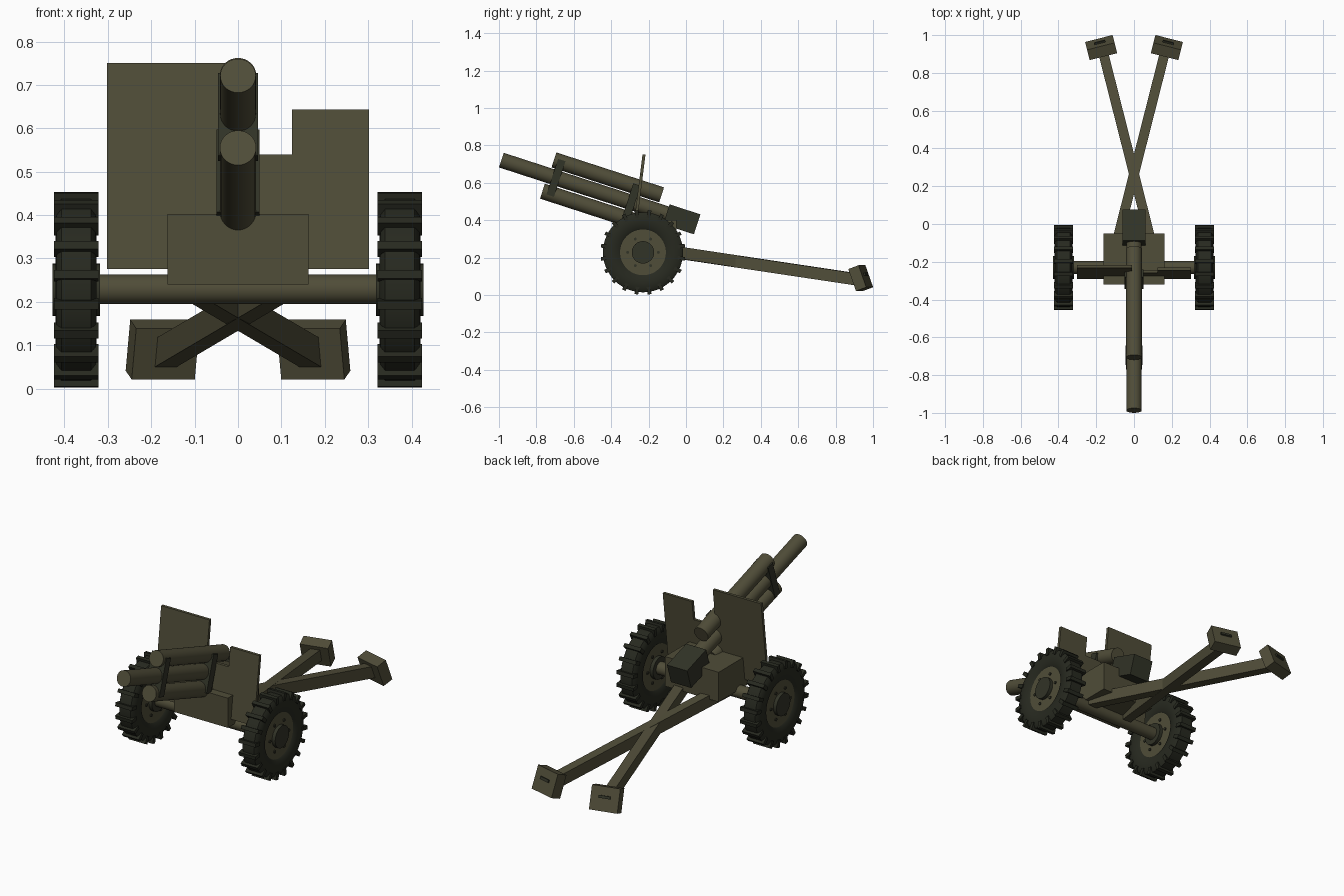
import bpy, bmesh
from math import pi, cos, sin, radians, atan2
from mathutils import Matrix, Vector

if "Cube" in bpy.data.objects:
    bpy.data.objects.remove(bpy.data.objects["Cube"])


def material(name, color):
    m = bpy.data.materials.new(name)
    m.diffuse_color = (*color, 1)
    m.use_nodes = True
    m.node_tree.nodes["Principled BSDF"].inputs["Base Color"].default_value = (*color, 1)
    return m


OLIVE = material("olive_paint", (0.080, 0.074, 0.040))
DARK = material("dark_olive_metal", (0.031, 0.033, 0.020))
RUBBER = material("dark_rubber", (0.020, 0.022, 0.014))


def finish(bm, name, mat, smooth=False):
    bmesh.ops.recalc_face_normals(bm, faces=bm.faces[:])
    mesh = bpy.data.meshes.new(name)
    bm.to_mesh(mesh)
    bm.free()
    mesh.materials.append(mat)
    ob = bpy.data.objects.new(name, mesh)
    bpy.context.collection.objects.link(ob)
    if smooth:
        bpy.ops.object.select_all(action="DESELECT")
        ob.select_set(True)
        bpy.context.view_layer.objects.active = ob
        bpy.ops.object.shade_smooth_by_angle(angle=radians(35))
    return ob


def add_box(bm, matrix, size):
    bmesh.ops.create_cube(bm, size=1, matrix=matrix @ Matrix.Diagonal((*size, 1)))


def box(name, mat, matrix, size):
    bm = bmesh.new()
    add_box(bm, matrix, size)
    return finish(bm, name, mat)


def add_rod(bm, a, b, r, sides=32):
    a, b = Vector(a), Vector(b)
    turn = (b - a).to_track_quat("Z", "Y").to_matrix().to_4x4()
    bmesh.ops.create_cone(bm, cap_ends=True, segments=sides, radius1=r, radius2=r,
                          depth=(b - a).length,
                          matrix=Matrix.Translation((a + b) / 2) @ turn)


def rod(name, mat, a, b, r, sides=32):
    bm = bmesh.new()
    add_rod(bm, a, b, r, sides)
    return finish(bm, name, mat, True)


def lathe_x(name, mat, profile, center):
    # Closed (x, radius) loop turned around the x axis
    bm = bmesh.new()
    vs = [bm.verts.new((x, 0, r)) for x, r in profile]
    es = [bm.edges.new((vs[i - 1], vs[i])) for i in range(len(vs))]
    bmesh.ops.spin(bm, geom=vs + es, cent=(0, 0, 0), axis=(1, 0, 0), angle=2 * pi,
                   steps=48, use_merge=True)
    bmesh.ops.remove_doubles(bm, verts=bm.verts[:], dist=1e-5)
    bmesh.ops.translate(bm, verts=bm.verts[:], vec=center)
    return finish(bm, name, mat, True)


# Gun frame: local y runs back along the barrel, local z is across it
GUN = Matrix.Translation((0, -0.987, 0.721)) @ Matrix.Rotation(radians(-18), 4, "X")


def gun_rod(name, start, end, height, r):
    rod(name, OLIVE, GUN @ Vector((0, start, height)), GUN @ Vector((0, end, height)), r)


gun_rod("barrel", 0, 0.96, 0, 0.041)
gun_rod("upper_recoil_cylinder", 0.267, 0.872, 0.088, 0.042)
gun_rod("lower_recoil_cylinder", 0.26, 0.84, -0.09, 0.042)
box("breech_block", DARK, GUN @ Matrix.Translation((0, 1.015, -0.003)), (0.122, 0.173, 0.112))
for name, y, w in (("front_clamp", 0.307, 0.092), ("rear_clamp", 0.73, 0.1)):
    box(name, DARK, GUN @ Matrix.Translation((0, y, 0)), (w, 0.042, 0.2))

# Carriage
box("carriage_box", OLIVE, Matrix.Translation((0, -0.185, 0.321)), (0.325, 0.27, 0.162))
rod("axle", OLIVE, (-0.34, -0.23, 0.229), (0.34, -0.23, 0.229), 0.034)

# Stepped shield, leaning back
outline = [(-0.302, 0.276), (0.302, 0.276), (0.302, 0.643), (0.125, 0.643),
           (0.125, 0.54), (-0.01, 0.54), (-0.01, 0.75), (-0.302, 0.75)]
bm = bmesh.new()
face = bm.faces.new([bm.verts.new((x, -0.292 + 0.125 * (z - 0.276), z)) for x, z in outline])
back = bmesh.ops.extrude_face_region(bm, geom=[face])["geom"]
bmesh.ops.translate(bm, vec=(0, 0.016, 0),
                    verts=[v for v in back if isinstance(v, bmesh.types.BMVert)])
finish(bm, "shield", OLIVE)

for side, label in ((1, "left"), (-1, "right")):
    # Wheel
    c = Vector((side * 0.373, -0.23, 0.228))
    half = [(0.034, 0.12), (0.042, 0.13), (0.047, 0.165), (0.045, 0.198), (0.034, 0.214)]
    lathe_x(label + "_tyre", RUBBER, half + [(-x, r) for x, r in reversed(half)], c)
    rod(label + "_wheel_disc", OLIVE, c - Vector((0.036, 0, 0)), c + Vector((0.036, 0, 0)), 0.126, 48)
    rod(label + "_hub", DARK, c - Vector((0.055, 0, 0)), c + Vector((0.055, 0, 0)), 0.06)
    bm = bmesh.new()
    for i in range(6):
        p = c + 0.082 * Vector((0, cos(i * pi / 3), sin(i * pi / 3)))
        add_rod(bm, p - Vector((0.042, 0, 0)), p + Vector((0.042, 0, 0)), 0.008, 8)
    finish(bm, label + "_wheel_bolts", DARK)

    # Tread bars with short shoulders down the sidewalls
    bm = bmesh.new()
    for i in range(20):
        spoke = Matrix.Translation(c) @ Matrix.Rotation((i + 0.5) * pi / 10, 4, "X")
        add_box(bm, spoke @ Matrix.Translation((0, 0, 0.216)), (0.102, 0.02, 0.022))
        for s in (1, -1):
            add_box(bm, spoke @ Matrix.Translation((s * 0.046, 0, 0.202)), (0.01, 0.02, 0.03))
    finish(bm, label + "_tread_bars", RUBBER)

    # Trail leg, crossing the centre line
    a = Vector((side * -0.118, -0.2, 0.25))
    b = Vector((side * 0.169, 0.93, 0.081))
    d = b - a
    yaw = Matrix.Rotation(-atan2(d.x, d.y), 4, "Z")
    pitch = Matrix.Rotation(atan2(d.z, d.xy.length), 4, "X")
    box(label + "_trail", OLIVE, Matrix.Translation((a + b) / 2) @ yaw @ pitch,
        (0.052, d.length, 0.064))

    # Spade and its grab handle
    spade = Matrix.Translation((side * 0.174, 0.934, 0.09)) @ yaw @ Matrix.Rotation(radians(20), 4, "X")
    box(label + "_spade", OLIVE, spade, (0.15, 0.06, 0.125))
    box(label + "_spade_handle", DARK, spade @ Matrix.Translation((0, 0.033, 0.01)),
        (0.06, 0.012, 0.014))
